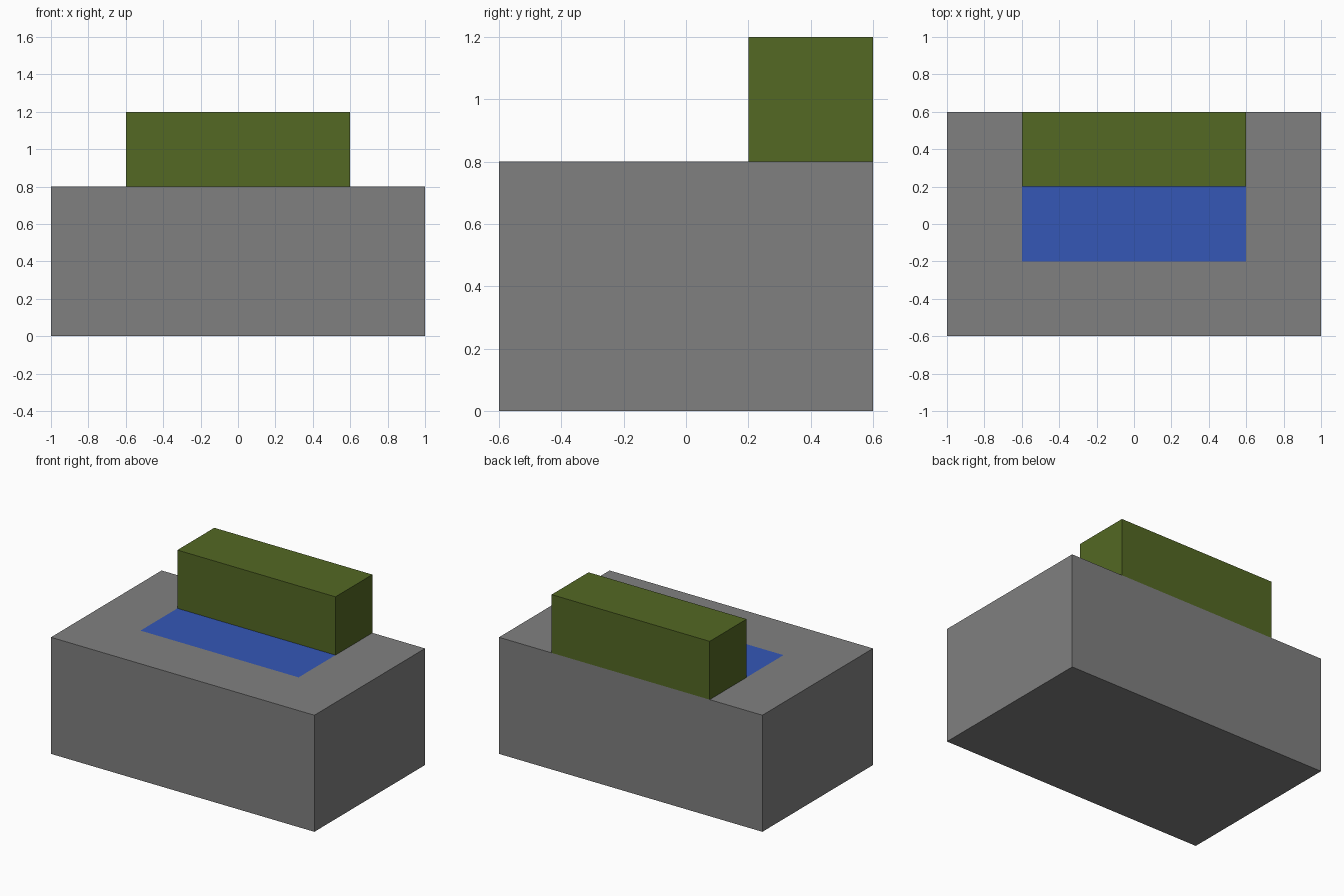
import bpy
import bmesh
from mathutils import Matrix, Vector

cube = bpy.data.objects.get("Cube")
if cube:
    bpy.data.objects.remove(cube, do_unlink=True)


def material(name, rgb):
    mat = bpy.data.materials.new(name)
    mat.use_nodes = True
    color = (*rgb, 1.0)
    mat.diffuse_color = color
    mat.node_tree.nodes["Principled BSDF"].inputs["Base Color"].default_value = color
    return mat


def box(low, high):
    """Box mesh between two opposite corners."""
    low, high = Vector(low), Vector(high)
    bm = bmesh.new()
    place = Matrix.Translation((low + high) / 2) @ Matrix.Diagonal((*(high - low), 1))
    bmesh.ops.create_cube(bm, size=1, matrix=place)
    return bm


def finish(bm, name, mats):
    bm.normal_update()
    mesh = bpy.data.meshes.new(name)
    bm.to_mesh(mesh)
    bm.free()
    for mat in mats:
        mesh.materials.append(mat)
    obj = bpy.data.objects.new(name, mesh)
    bpy.context.collection.objects.link(obj)
    return obj


grey = material("grey", (0.216, 0.216, 0.216))
blue = material("blue", (0.035, 0.095, 0.47))
green = material("olive_green", (0.087, 0.138, 0.017))

# Base block, its top cut along the outline of the blue panel
base = box((-1, -0.6, 0), (1, 0.6, 0.8))
for point, normal in [((-0.6, 0, 0), (1, 0, 0)), ((0.6, 0, 0), (1, 0, 0)),
                      ((0, -0.2, 0), (0, 1, 0)), ((0, 0.2, 0), (0, 1, 0))]:
    base.normal_update()
    top = [f for f in base.faces if f.normal.z > 0.9]
    geom = {g for f in top for g in (f, *f.edges, *f.verts)}
    bmesh.ops.bisect_plane(base, geom=list(geom), plane_co=point, plane_no=normal)

# Blue panel, flush with the top
base.normal_update()
for face in base.faces:
    center = face.calc_center_median()
    if face.normal.z > 0.9 and abs(center.x) < 0.6 and abs(center.y) < 0.2:
        face.material_index = 1
finish(base, "base_block", [grey, blue])

# Raised block along the back edge
finish(box((-0.6, 0.2, 0.8), (0.6, 0.6, 1.2)), "back_block", [green])
